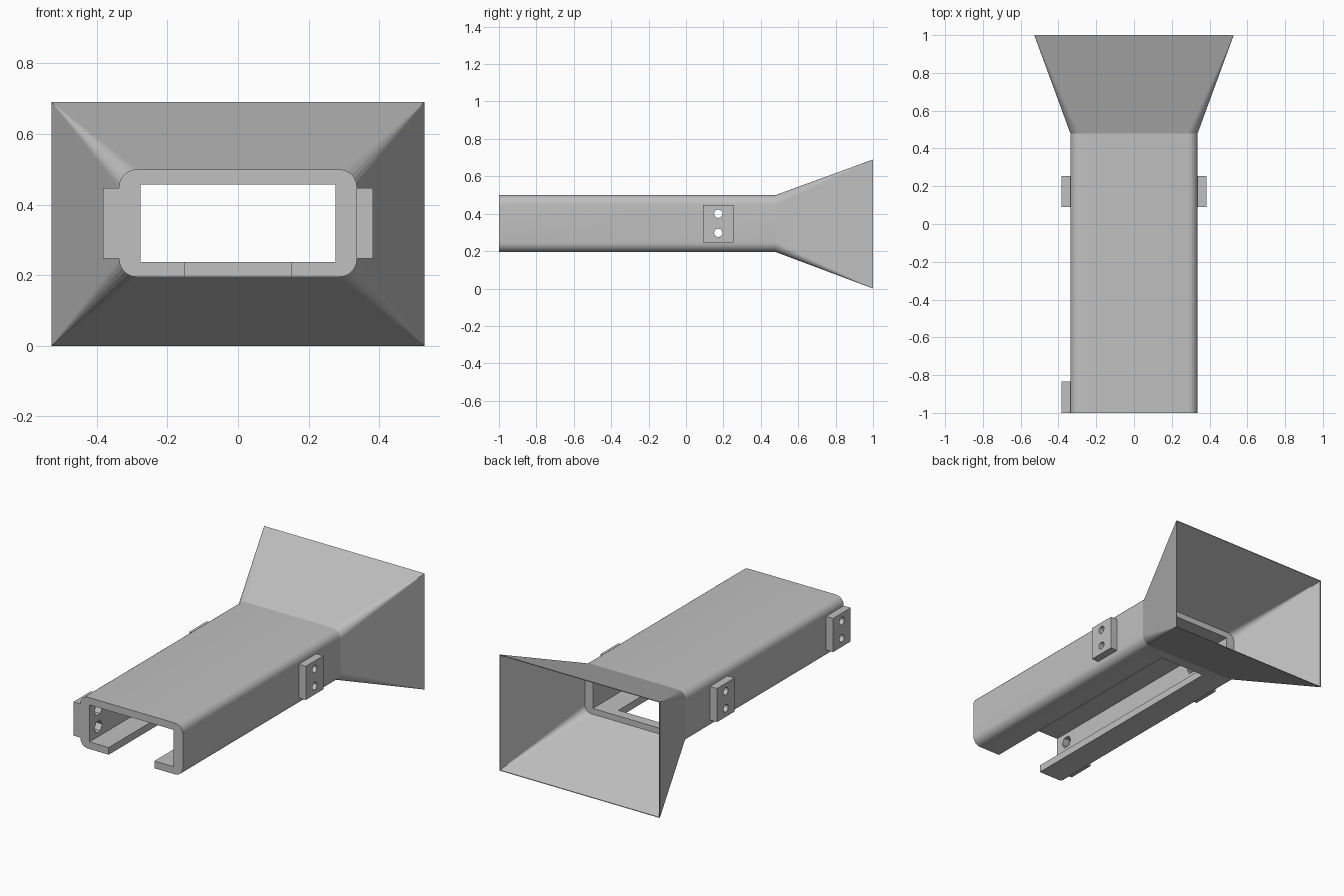
import bpy, bmesh, math
from mathutils import Matrix

cube = bpy.data.objects.get("Cube")
if cube:
    bpy.data.objects.remove(cube, do_unlink=True)

grey = bpy.data.materials.new("plain_grey")
grey.use_nodes = True
grey.diffuse_color = (0.53, 0.53, 0.53, 1)
for node in grey.node_tree.nodes:
    if node.type == "BSDF_PRINCIPLED":
        node.inputs["Base Color"].default_value = grey.diffuse_color
        node.inputs["Roughness"].default_value = 0.6

FRONT, NECK, BACK = -1.0, 0.48, 1.0
HALF, LOW, HIGH, RADIUS = 0.337, 0.195, 0.5, 0.05
PAD_Z, PAD_LEN = (0.247, 0.447), 0.165
BOLT_Z = (0.298, 0.4)
STEPS = 6


def make_object(name, bm):
    bmesh.ops.recalc_face_normals(bm, faces=bm.faces)
    mesh = bpy.data.meshes.new(name)
    bm.to_mesh(mesh)
    bm.free()
    mesh.materials.append(grey)
    obj = bpy.data.objects.new(name, mesh)
    bpy.context.scene.collection.objects.link(obj)
    return obj


def make_box(name, xs, ys, zs):
    bm = bmesh.new()
    bmesh.ops.create_cube(bm, size=1)
    for v in bm.verts:
        v.co = [span[0] if c < 0 else span[1] for c, span in zip(v.co, (xs, ys, zs))]
    return make_object(name, bm)


def make_rod(sides, radius, x0, x1, y, z):
    bm = bmesh.new()
    bmesh.ops.create_cone(bm, cap_ends=True, segments=sides, radius1=radius,
                          radius2=radius, depth=abs(x1 - x0),
                          matrix=Matrix.Translation(((x0 + x1) / 2, y, z))
                          @ Matrix.Rotation(math.pi / 2, 4, "Y"))
    return make_object("cutter", bm)


def rounded_loop(half, low, high, radius):
    """Outline in x and z, running round the four corners."""
    centres = [(half - radius, high - radius), (radius - half, high - radius),
               (radius - half, low + radius), (half - radius, low + radius)]
    loop = []
    for corner, (cx, cz) in enumerate(centres):
        for step in range(STEPS + 1):
            a = (corner + step / STEPS) * math.pi / 2
            loop.append((cx + radius * math.cos(a), cz + radius * math.sin(a)))
    return loop


def extrude_outline(name, loop, y0, y1):
    bm = bmesh.new()
    rings = [[bm.verts.new((x, y, z)) for x, z in loop] for y in (y0, y1)]
    for i in range(len(loop)):
        j = (i + 1) % len(loop)
        bm.faces.new((rings[0][i], rings[0][j], rings[1][j], rings[1][i]))
    for ring in rings:
        bm.faces.new(ring)
    return make_object(name, bm)


def cut(obj, cutters):
    """Subtract the cutters one by one and bake the result."""
    bpy.ops.object.select_all(action="DESELECT")
    bpy.context.view_layer.objects.active = obj
    obj.select_set(True)
    for cutter in cutters:
        cutter.hide_render = True
        mod = obj.modifiers.new("cut", "BOOLEAN")
        mod.operation, mod.solver, mod.object = "DIFFERENCE", "EXACT", cutter
        bpy.ops.object.modifier_apply(modifier=mod.name)
        bpy.data.objects.remove(cutter, do_unlink=True)
    bpy.ops.object.shade_smooth_by_angle(angle=math.radians(30))


# Bolt positions: side of the tube and start of the pad along y
pads = [("right_rear_pad", -1, 0.09), ("left_rear_pad", 1, 0.09),
        ("right_front_pad", -1, FRONT)]


def bolt_holes(side, y):
    return [make_rod(24, 0.022, side * 0.2, side * 0.45, y, z) for z in BOLT_Z]


def nut_recesses(side, y):
    return [make_rod(6, 0.037, side * 0.2, side * 0.315, y, z) for z in BOLT_Z]


# Main tube: hollow, with a slot along the floor, bolt holes and nut recesses
tube = extrude_outline("main_tube", rounded_loop(HALF, LOW, HIGH, RADIUS), FRONT, NECK)
cutters = [make_box("cutter", (-0.276, 0.276), (-1.1, 0.6), (0.238, 0.457)),
           make_box("cutter", (-0.15, 0.15), (-1.1, 0.42), (0.1, 0.3))]
for name, side, start in pads:
    middle = start + PAD_LEN / 2
    cutters += bolt_holes(side, middle) + nut_recesses(side, middle)
cut(tube, cutters)

# Mounting pads on the tube sides
for name, side, start in pads:
    xs = sorted((side * HALF, side * 0.383))
    pad = make_box(name, xs, (start, start + PAD_LEN), PAD_Z)
    cut(pad, bolt_holes(side, start + PAD_LEN / 2))

# Flared funnel: thin shell from the rounded neck to a sharp rectangular mouth
bm = bmesh.new()
shells = []
for inset_neck, inset_mouth in ((0, 0), (0.008, 0.004)):
    neck = [bm.verts.new((x, NECK, z)) for x, z in
            rounded_loop(HALF - inset_neck, LOW + inset_neck, HIGH - inset_neck,
                         RADIUS - inset_neck)]
    w, lo, hi = 0.528 - inset_mouth, inset_mouth, 0.69 - inset_mouth
    mouth = [bm.verts.new((x, BACK, z)) for x, z in
             ((w, hi), (-w, hi), (-w, lo), (w, lo))]
    for i in range(len(neck)):
        j = (i + 1) % len(neck)
        a, b = mouth[i // (STEPS + 1)], mouth[j // (STEPS + 1)]
        bm.faces.new((neck[i], neck[j], a) if a is b else (neck[i], neck[j], b, a))
    shells.append((neck, mouth))
for outer, inner in zip(*shells):
    for i in range(len(outer)):
        j = (i + 1) % len(outer)
        bm.faces.new((outer[i], outer[j], inner[j], inner[i]))
make_object("flared_funnel", bm)
